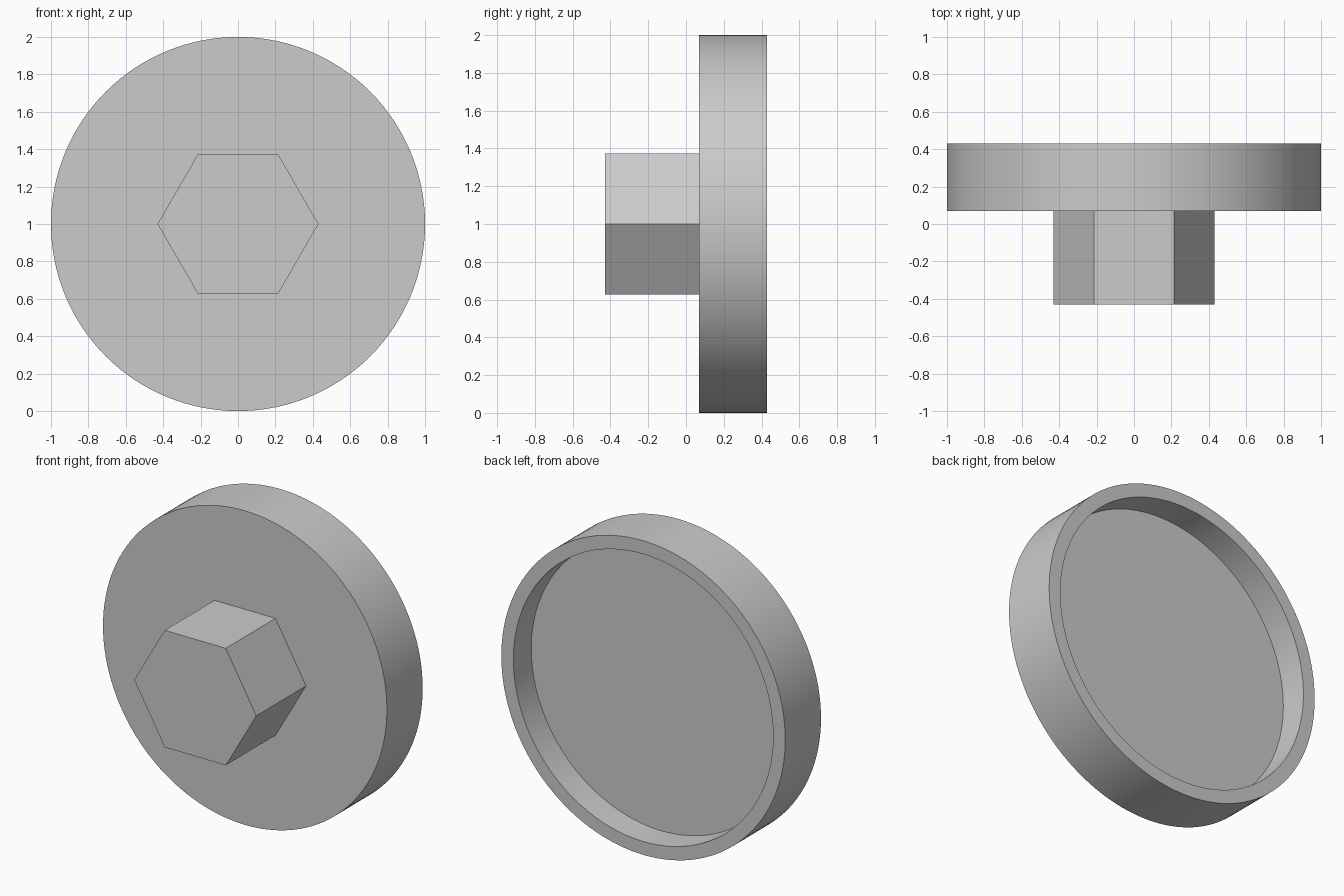
import bpy
import math

cube = bpy.data.objects.get("Cube")
if cube:
    bpy.data.objects.remove(cube, do_unlink=True)

grey = bpy.data.materials.new("plain grey")
grey.use_nodes = True
grey.diffuse_color = (0.6, 0.6, 0.6, 1)
grey.node_tree.nodes["Principled BSDF"].inputs["Base Color"].default_value = (0.6, 0.6, 0.6, 1)

CENTRE_Z = 1.0


def lathe(name, profile, sides):
    """Turn a (radius, y) profile around the front-to-back axis and cap both ends."""
    verts, faces = [], []
    for radius, y in profile:
        for i in range(sides):
            a = math.tau * i / sides
            verts.append((radius * math.cos(a), y, CENTRE_Z + radius * math.sin(a)))
    for r in range(len(profile) - 1):
        for i in range(sides):
            j = (i + 1) % sides
            faces.append((r * sides + i, r * sides + j,
                          (r + 1) * sides + j, (r + 1) * sides + i))
    last = (len(profile) - 1) * sides
    faces.append(tuple(reversed(range(sides))))
    faces.append(tuple(range(last, last + sides)))
    mesh = bpy.data.meshes.new(name)
    mesh.from_pydata(verts, [], [f[::-1] for f in faces])
    mesh.materials.append(grey)
    obj = bpy.data.objects.new(name, mesh)
    bpy.context.collection.objects.link(obj)
    return obj


# Round cap, hollowed out at the back with a thin rim
cap = lathe("round_cap", [(1.0, 0.07), (1.0, 0.43), (0.915, 0.43), (0.915, 0.25)], 128)
bpy.ops.object.select_all(action="DESELECT")
cap.select_set(True)
bpy.context.view_layer.objects.active = cap
bpy.ops.object.shade_smooth_by_angle(angle=math.radians(30))

# Hexagonal grip on the front
lathe("hexagon_grip", [(0.43, -0.43), (0.43, 0.07)], 6)
